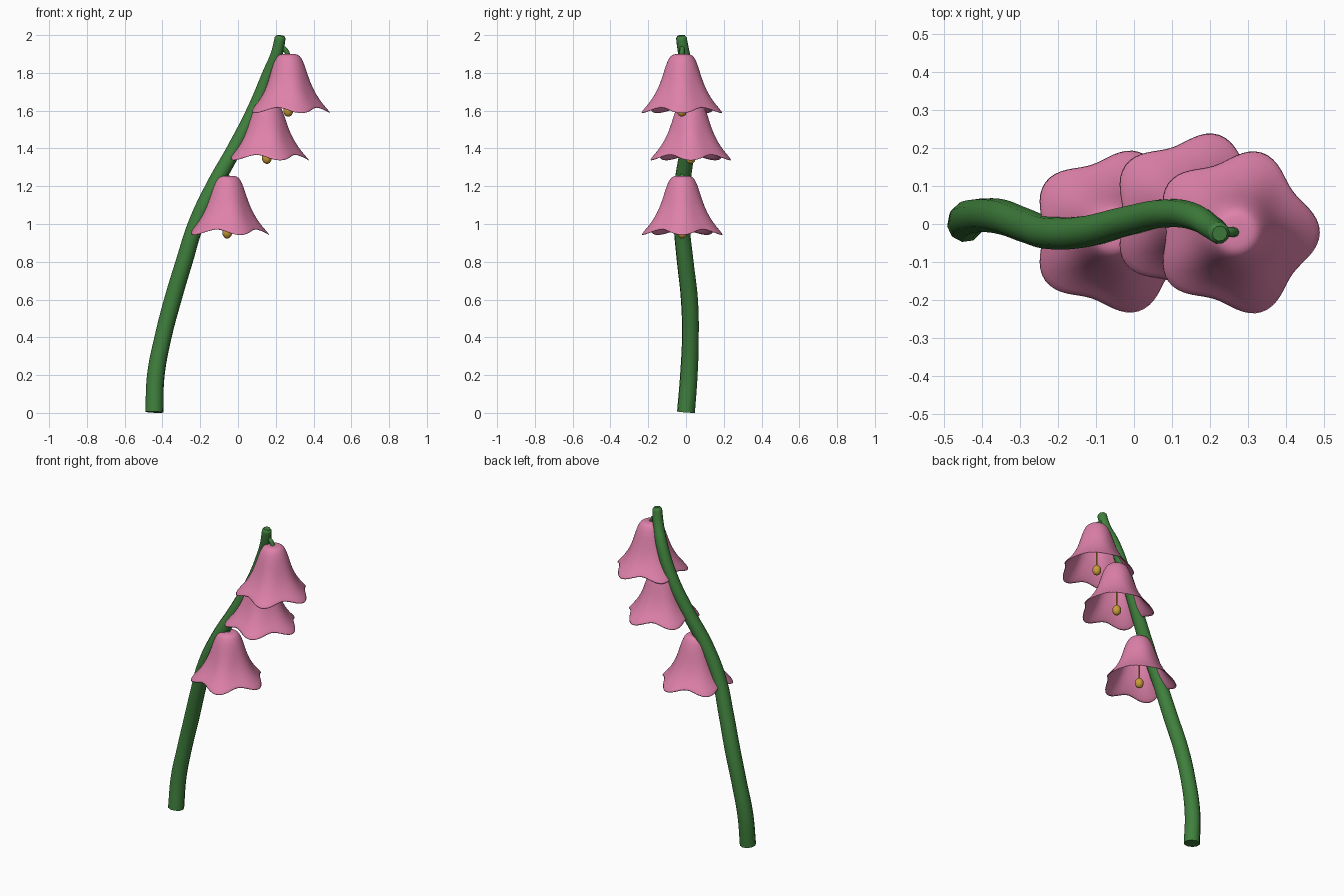
import bpy, bmesh, math
from mathutils import Vector

cube = bpy.data.objects.get("Cube")
if cube:
    bpy.data.objects.remove(cube, do_unlink=True)


def material(name, rgb):
    mat = bpy.data.materials.new(name)
    mat.use_nodes = True
    color = (*rgb, 1)
    mat.diffuse_color = color
    mat.node_tree.nodes["Principled BSDF"].inputs["Base Color"].default_value = color
    return mat


GREEN = material("stem green", (0.05, 0.215, 0.046))
PINK = material("petal pink", (0.73, 0.22, 0.4))
GOLD = material("stamen gold", (0.58, 0.33, 0.04))


def finish(obj, mat, angle=50):
    obj.data.materials.append(mat)
    bpy.ops.object.select_all(action="DESELECT")
    obj.select_set(True)
    bpy.context.view_layer.objects.active = obj
    bpy.ops.object.shade_smooth_by_angle(angle=math.radians(angle))


def tube(name, points, radii, mat, sides=3):
    """Smooth capped tube along a path, converted to a mesh."""
    curve = bpy.data.curves.new(name, "CURVE")
    curve.dimensions = "3D"
    curve.bevel_depth = 1
    curve.bevel_resolution = sides
    curve.resolution_u = 6
    curve.use_fill_caps = True
    spline = curve.splines.new("BEZIER")
    spline.bezier_points.add(len(points) - 1)
    for bp, co, r in zip(spline.bezier_points, points, radii):
        bp.co = co
        bp.radius = r
        bp.handle_left_type = bp.handle_right_type = "AUTO"
    obj = bpy.data.objects.new(name, curve)
    bpy.context.collection.objects.link(obj)
    bpy.ops.object.select_all(action="DESELECT")
    obj.select_set(True)
    bpy.context.view_layer.objects.active = obj
    bpy.ops.object.convert(target="MESH")
    finish(bpy.context.object, mat)


# Arching stem, thinner towards the tip
stem = [(-0.443, 0.0, 0.004), (-0.435, 0.015, 0.2), (-0.397, 0.023, 0.4),
        (-0.345, 0.018, 0.6), (-0.285, -0.004, 0.8), (-0.222, -0.023, 1.0),
        (-0.128, -0.02, 1.2), (-0.018, 0.008, 1.4), (0.083, 0.028, 1.6),
        (0.165, 0.016, 1.8), (0.205, -0.01, 1.9), (0.223, -0.024, 1.985),
        (0.225, -0.025, 1.998)]
radii = [0.048, 0.047, 0.045, 0.046, 0.045, 0.043, 0.043, 0.04, 0.038, 0.035, 0.032, 0.029, 0.02]
tube("stem", stem, radii, GREEN)

# Bell outline: radius and depth below the crown
PROFILE = [(0.03, 0), (0.052, 0.003), (0.068, 0.02), (0.085, 0.06), (0.1, 0.11),
           (0.118, 0.165), (0.142, 0.215), (0.172, 0.26), (0.207, 0.298)]
SEGMENTS = 40


def bell(name, top):
    """Flared bell with five drooping lobes around the rim."""
    bm = bmesh.new()
    crown = bm.verts.new((0, 0, 0))
    rings = []
    for r, depth in PROFILE:
        flare = (depth / PROFILE[-1][1]) ** 2.5
        ring = []
        for i in range(SEGMENTS):
            a = math.tau * i / SEGMENTS
            lobe = math.cos(5 * a) * flare
            rad = r + 0.02 * lobe
            ring.append(bm.verts.new((rad * math.cos(a), rad * math.sin(a),
                                      -depth - 0.016 * lobe)))
        rings.append(ring)
    for i in range(SEGMENTS):
        j = (i + 1) % SEGMENTS
        bm.faces.new((crown, rings[0][i], rings[0][j]))
        for upper, lower in zip(rings, rings[1:]):
            bm.faces.new((upper[i], lower[i], lower[j], upper[j]))
    mesh = bpy.data.meshes.new(name)
    bm.to_mesh(mesh)
    bm.free()
    obj = bpy.data.objects.new(name, mesh)
    bpy.context.collection.objects.link(obj)
    obj.location = top
    finish(obj, PINK, 80)
    wall = obj.modifiers.new("wall", "SOLIDIFY")
    wall.thickness = 0.007
    wall.offset = -1
    smooth = obj.modifiers.new("smooth", "SUBSURF")
    smooth.levels = smooth.render_levels = 1


# Three flowers, each with stalk, bell, filament and anther
flowers = {"lower": ((-0.055, -0.02, 1.255), (-0.09, -0.018, 1.27)),
           "middle": ((0.155, 0.025, 1.65), (0.113, 0.028, 1.67)),
           "upper": ((0.268, -0.022, 1.9), (0.212, -0.018, 1.935))}
for label, (top, joint) in flowers.items():
    top, joint = Vector(top), Vector(joint)
    bell(label + "_bell", top)
    bend = top.lerp(joint, 0.4) + Vector((0, 0, 0.012))
    tube(label + "_stalk", [joint, bend, top - Vector((0, 0, 0.012))],
         [0.014, 0.013, 0.013], GREEN, 2)
    tip = top - Vector((0.002, 0, 0.3))
    tube(label + "_filament", [top - Vector((0, 0, 0.005)), tip], [0.005, 0.005], GOLD, 1)
    bpy.ops.mesh.primitive_uv_sphere_add(segments=16, ring_count=10, radius=1, location=tip)
    anther = bpy.context.object
    anther.name = label + "_anther"
    anther.scale = (0.026, 0.026, 0.032)
    finish(anther, GOLD, 80)
